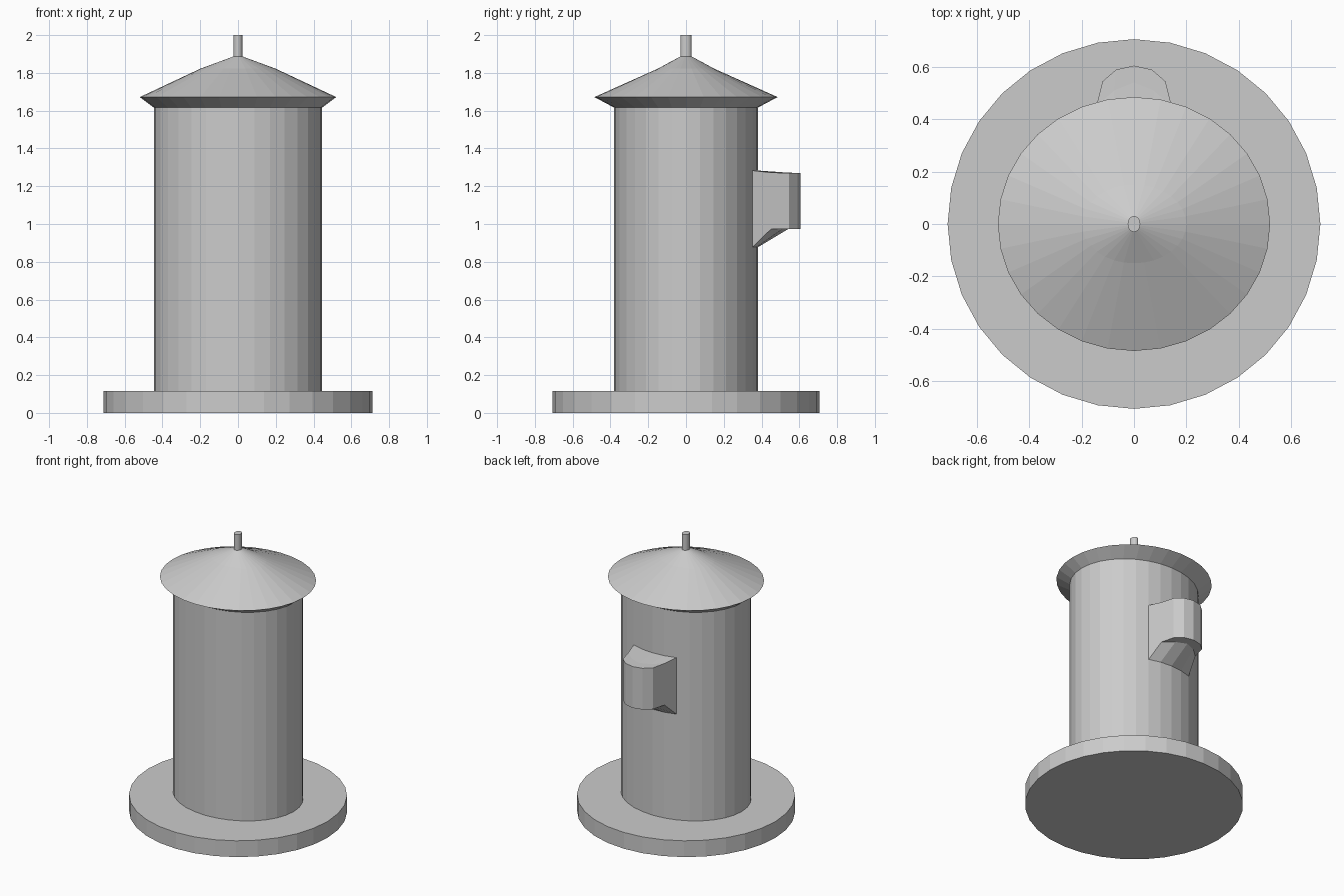
import bpy, math

if "Cube" in bpy.data.objects:
    bpy.data.objects.remove(bpy.data.objects["Cube"])

SIDES = 32


def make_object(name, verts, faces):
    mesh = bpy.data.meshes.new(name)
    mesh.from_pydata(verts, [], faces)
    mesh.validate()
    mesh.update()
    obj = bpy.data.objects.new(name, mesh)
    bpy.context.collection.objects.link(obj)
    return obj


def loft(name, rings, sides=SIDES):
    """Stack elliptical rings (rx, ry, z) from bottom to top, closed at both ends."""
    verts, faces = [], []
    for rx, ry, z in rings:
        for i in range(sides):
            a = 2 * math.pi * i / sides
            verts.append((rx * math.cos(a), ry * math.sin(a), z))
    for r in range(len(rings) - 1):
        for i in range(sides):
            j = (i + 1) % sides
            a, b = r * sides, (r + 1) * sides
            faces.append((a + i, a + j, b + j, b + i))
    faces.append(tuple(reversed(range(sides))))
    top = (len(rings) - 1) * sides
    faces.append(tuple(range(top, top + sides)))
    return make_object(name, verts, faces)


# Round base plate and oval column
loft("base", [(0.712, 0.706, 0), (0.712, 0.706, 0.117)])
loft("column", [(0.445, 0.38, 0.117), (0.445, 0.38, 1.616)])

# Conical cap: flared underside, rim, slight shoulder, tip
loft("cap", [(0.445, 0.38, 1.616), (0.52, 0.485, 1.672),
             (0.20, 0.15, 1.822), (0.024, 0.03, 1.887)])

# Rod on the tip
loft("finial", [(0.024, 0.03, 1.88), (0.024, 0.03, 2.0)])

# Rounded box on the back: plan points (x, y) at the wall, middle and outer face,
# for the side, the diagonal and the centre line; the other half is mirrored
half = [
    ((0.170, 0.351), (0.144, 0.45), (0.120, 0.545)),
    ((0.087, 0.373), (0.075, 0.51), (0.068, 0.590)),
    ((0.000, 0.380), (0.000, 0.54), (0.000, 0.605)),
]
columns = half + [tuple((-x, y) for x, y in col) for col in half[1::-1]]

verts, faces = [], []
for wall, mid, outer in columns:
    verts += [(*wall, 1.283), (*mid, 1.272), (*outer, 1.27),
              (*outer, 0.973), (*mid, 0.973), (*wall, 0.877)]
for c in range(len(columns) - 1):
    for k in range(6):
        a, b = c * 6, (c + 1) * 6
        n = (k + 1) % 6
        faces.append((a + k, a + n, b + n, b + k))
last = (len(columns) - 1) * 6
faces.append(tuple(reversed(range(6))))
faces.append(tuple(range(last, last + 6)))
box = make_object("back_box", verts, faces)

# Make the box normals point outwards
import bmesh
bm = bmesh.new()
bm.from_mesh(box.data)
bmesh.ops.recalc_face_normals(bm, faces=bm.faces)
bm.to_mesh(box.data)
bm.free()
